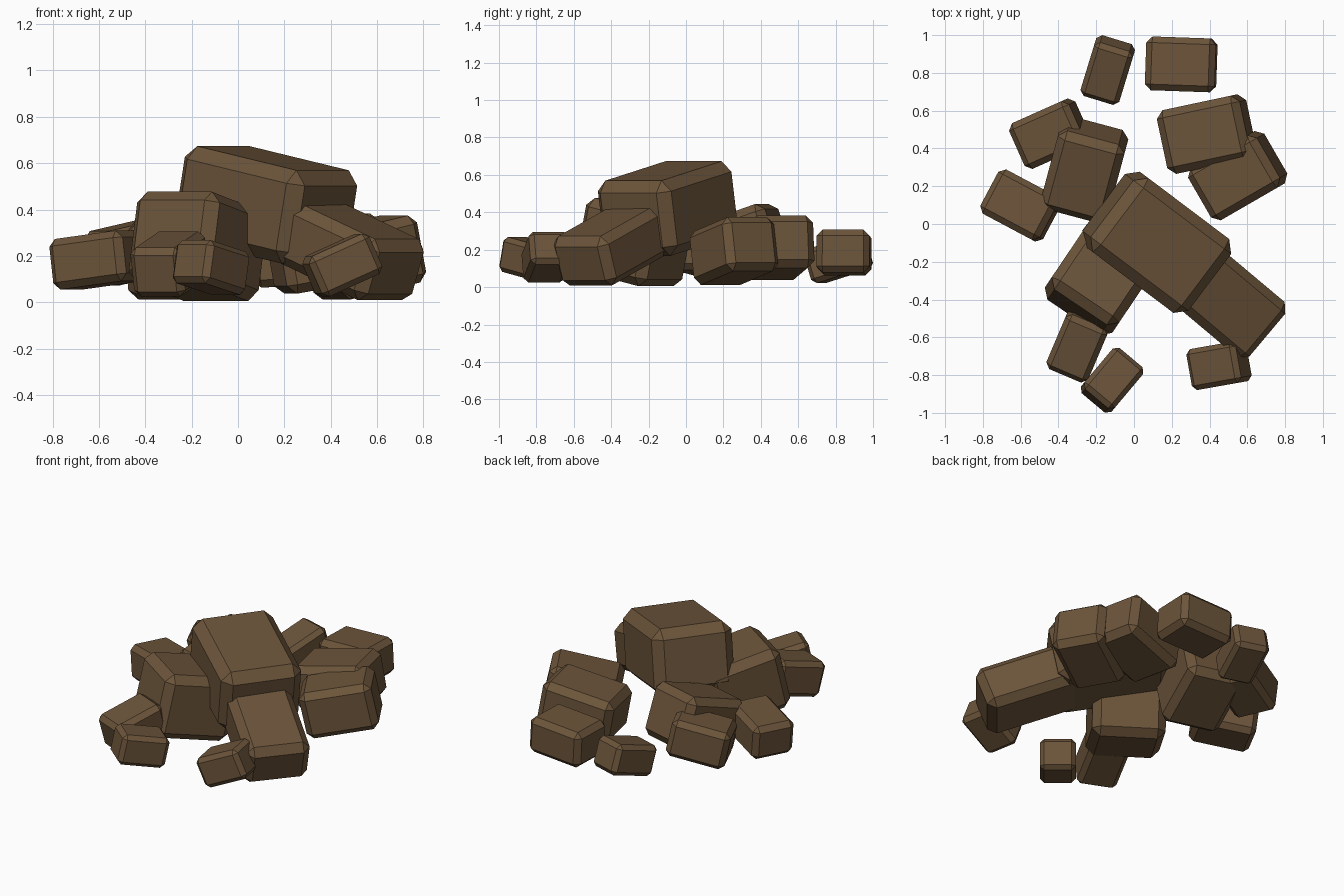
import bpy, bmesh, math
from mathutils import Euler

if "Cube" in bpy.data.objects:
    bpy.data.objects.remove(bpy.data.objects["Cube"])

brown = bpy.data.materials.new("earth brown")
brown.diffuse_color = (0.15, 0.09, 0.043, 1)
brown.use_nodes = True
brown.node_tree.nodes["Principled BSDF"].inputs["Base Color"].default_value = brown.diffuse_color

# name, centre, size, rotation in degrees (x tilt, y tilt, heading)
rocks = [
    ("top_boulder",          (0.12, -0.097, 0.42),   (0.66, 0.49, 0.41), (0, 11, -37)),
    ("front_left_boulder",   (-0.173, -0.277, 0.241), (0.43, 0.47, 0.40), (-12.5, 0, -34)),
    ("front_right_boulder",  (0.478, -0.396, 0.222), (0.565, 0.385, 0.28), (0, 20, -40)),
    ("back_left_boulder",    (-0.262, 0.288, 0.228), (0.365, 0.455, 0.33), (19, 0, -15)),
    ("back_right_boulder",   (0.385, 0.476, 0.21),   (0.455, 0.345, 0.285), (0, -10, 12)),
    ("right_boulder",        (0.549, 0.256, 0.193),  (0.43, 0.32, 0.295), (0, -12, 30)),
    ("back_right_stone",     (0.25, 0.845, 0.185),   (0.37, 0.285, 0.228), (0, -3, -2)),
    ("back_stone",           (-0.139, 0.815, 0.15),  (0.215, 0.31, 0.19), (17, 0, -17)),
    ("left_back_stone",      (-0.445, 0.478, 0.22),  (0.355, 0.265, 0.24), (0, -12, 24)),
    ("left_stone",           (-0.60, 0.098, 0.182),  (0.36, 0.265, 0.22), (0, -7, -28)),
    ("front_left_stone",     (-0.295, -0.64, 0.165), (0.24, 0.325, 0.22), (15, 0, -23)),
    ("front_stone",          (-0.116, -0.827, 0.15), (0.21, 0.29, 0.19), (-12, 0, -40)),
    ("front_right_stone",    (0.45, -0.747, 0.16),   (0.29, 0.22, 0.19), (0, -24, 10)),
]


def add_rock(name, centre, size, angles):
    """A box with one flat chamfer along every edge."""
    bm = bmesh.new()
    bmesh.ops.create_cube(bm, size=1)
    bmesh.ops.scale(bm, vec=size, verts=bm.verts)
    bmesh.ops.bevel(bm, geom=bm.edges[:], offset=0.11 * sum(size) / 3,
                    offset_type='OFFSET', segments=1, affect='EDGES', profile=0.5)
    bmesh.ops.recalc_face_normals(bm, faces=bm.faces)
    mesh = bpy.data.meshes.new(name)
    bm.to_mesh(mesh)
    bm.free()
    mesh.materials.append(brown)
    rock = bpy.data.objects.new(name, mesh)
    rock.location = centre
    rock.rotation_euler = Euler([math.radians(a) for a in angles], 'XYZ')
    bpy.context.collection.objects.link(rock)


# the pile
for rock in rocks:
    add_rock(*rock)
